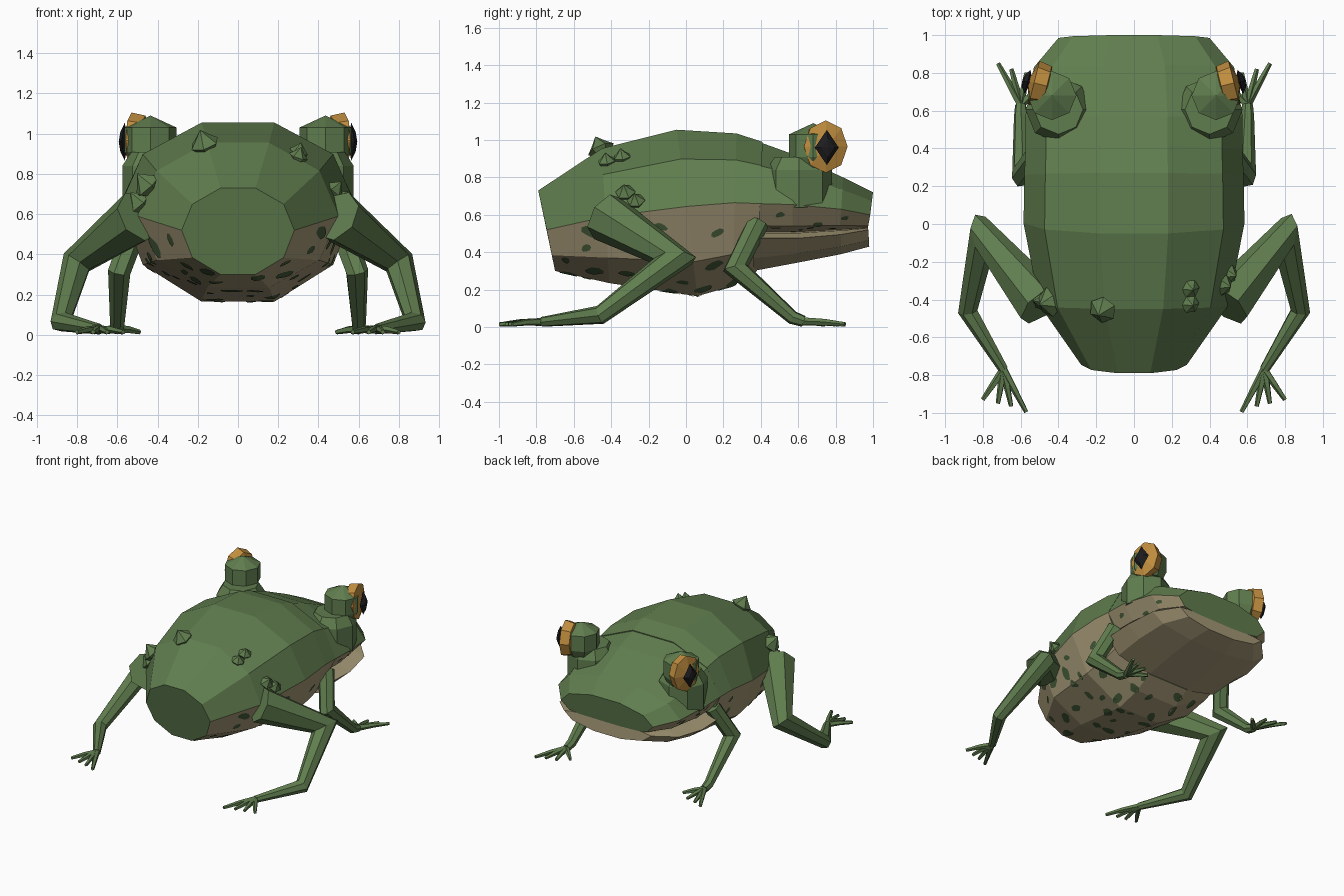
import bpy, bmesh, math, random
from mathutils import Vector
from mathutils.bvhtree import BVHTree

random.seed(4)
if "Cube" in bpy.data.objects:
    bpy.data.objects.remove(bpy.data.objects["Cube"])


def material(name, rgb):
    m = bpy.data.materials.new(name)
    m.use_nodes = True
    m.diffuse_color = (*rgb, 1)
    m.node_tree.nodes["Principled BSDF"].inputs["Base Color"].default_value = (*rgb, 1)
    return m


GREEN = material("skin_green", (0.117, 0.205, 0.077))
TAN = material("belly_tan", (0.37, 0.31, 0.18))
SPOT = material("spot_green", (0.06, 0.105, 0.04))
GOLD = material("eye_gold", (0.53, 0.27, 0.05))
BLACK = material("pupil_black", (0.012, 0.012, 0.014))


def finish(name, bm, *mats):
    bmesh.ops.remove_doubles(bm, verts=bm.verts, dist=0.0002)
    bmesh.ops.recalc_face_normals(bm, faces=bm.faces)
    mesh = bpy.data.meshes.new(name)
    bm.to_mesh(mesh)
    for m in mats:
        mesh.materials.append(m)
    bpy.context.collection.objects.link(bpy.data.objects.new(name, mesh))


def bridge(bm, rings):
    """Skin neighbouring rings; returns faces with their sector number."""
    out = []
    n = len(rings[0])
    for a, b in zip(rings, rings[1:]):
        for k in range(n):
            j = (k + 1) % n
            out.append((bm.faces.new((a[k], a[j], b[j], b[k])), k))
    return out


def shell(name, rings, power=1.0, all_tan=False):
    """Ten-sided loft along y: green above the side ridge, tan below it, green ends.
    Each ring: y top, y bottom, half width, z top, z side, z bottom."""
    bm = bmesh.new()
    loops = []
    for yt, yb, hw, zt, zs, zb in rings:
        loop = []
        for k in range(10):
            a = k * math.pi / 5
            c, s = math.cos(a), math.sin(a) / math.sin(math.radians(72))
            p = power if s < -0.01 else 1.0
            c = math.copysign(abs(c) ** p, c)
            s = math.copysign(abs(s) ** p, s)
            z = zs + (s * (zt - zs) if s > 0 else s * (zs - zb))
            loop.append(bm.verts.new((hw * c, (yt + yb) / 2 + s * (yt - yb) / 2, z)))
        loops.append(loop)
    for f, k in bridge(bm, loops):
        f.material_index = int(k > 4 or all_tan)
    for loop in (loops[0], loops[-1]):
        bm.faces.new(loop).material_index = int(all_tan)
    bmesh.ops.recalc_face_normals(bm, faces=bm.faces)
    bm.faces.ensure_lookup_table()
    tree = BVHTree.FromBMesh(bm)
    tans = {f.index for f in bm.faces if f.material_index}
    finish(name, bm, GREEN, TAN)
    return tree, tans


def lathe(name, centre, axis, profile, sides, mat, squash=1.0):
    """Turned solid about an axis from (radius, height) pairs."""
    bm = bmesh.new()
    q = Vector(axis).to_track_quat("Z", "Y")
    rings = []
    for r, h in profile:
        ring = []
        for k in range(sides):
            a = 2 * math.pi * k / sides
            p = Vector((r * squash * math.cos(a), r * math.sin(a), h))
            ring.append(bm.verts.new(Vector(centre) + q @ p))
        rings.append(ring)
    bridge(bm, rings)
    for ring in (rings[0], rings[-1]):
        bm.faces.new(ring)
    bmesh.ops.dissolve_degenerate(bm, dist=0.0002, edges=bm.edges)
    finish(name, bm, mat)


def limb(bm, joints, sides, side):
    """Tapered tube with mitred joints; each joint is x, y, z, radius."""
    pts = [Vector((side * x, y, z)) for x, y, z, r in joints]
    dirs = [(b - a).normalized() for a, b in zip(pts, pts[1:])]
    u = dirs[0].orthogonal().normalized()
    v = dirs[0].cross(u)
    offs = []
    for k in range(sides):
        a = 2 * math.pi * (k + 0.5) / sides
        offs.append(u * math.cos(a) + v * math.sin(a))
    rings = []
    for i, p in enumerate(pts):
        d = dirs[max(i - 1, 0)]
        n = d + dirs[min(i, len(dirs) - 1)]
        offs = [o - d * (o.dot(n) / d.dot(n)) for o in offs]
        rings.append([bm.verts.new(p + o * joints[i][3]) for o in offs])
    bridge(bm, rings)
    bm.faces.new(rings[0])
    bm.faces.new(rings[-1])


# Body, upper head and lower jaw
body = shell("body", [
    (-0.79, -0.70, 0.28, 0.73, 0.52, 0.30),
    (-0.45, -0.41, 0.50, 0.955, 0.59, 0.235),
    (-0.05, 0.06, 0.585, 1.055, 0.645, 0.165),
    (0.27, 0.25, 0.58, 1.035, 0.665, 0.22),
    (0.41, 0.38, 0.575, 0.99, 0.66, 0.30)])
head = shell("upper_head", [
    (0.39, 0.37, 0.575, 0.99, 0.66, 0.49),
    (0.57, 0.57, 0.575, 0.925, 0.655, 0.49),
    (0.84, 0.82, 0.53, 0.80, 0.63, 0.505),
    (1.0, 0.97, 0.40, 0.72, 0.60, 0.515)], power=0.75)
shell("lower_jaw", [
    (0.36, 0.36, 0.55, 0.52, 0.475, 0.30),
    (0.60, 0.60, 0.56, 0.52, 0.475, 0.345),
    (0.83, 0.83, 0.52, 0.53, 0.495, 0.39),
    (0.97, 0.98, 0.38, 0.535, 0.52, 0.43)], all_tan=True)

# Eyes and legs, mirrored
TOES = {
    "hind": [(0.57, -0.995), (0.65, -0.965), (0.72, -0.95), (0.80, -0.93)],
    "front": [(0.72, 0.85), (0.65, 0.82), (0.57, 0.80), (0.49, 0.74)],
}
LEGS = {
    "hind": [(0.49, -0.43, 0.59, 0.135), (0.80, -0.06, 0.36, 0.075),
             (0.88, -0.46, 0.065, 0.05), (0.69, -0.77, 0.028, 0.027)],
    "front": [(0.50, 0.385, 0.56, 0.06), (0.59, 0.265, 0.315, 0.057),
              (0.60, 0.57, 0.05, 0.036), (0.60, 0.63, 0.03, 0.03)],
}
for side, label in ((1, "left"), (-1, "right")):
    lathe(label + "_eye_base", (side * 0.40, 0.605, 0.70), (0, 0, 1),
          [(0.175, -0.06), (0.175, 0.14), (0.13, 0.21)], 8, GREEN)
    lathe(label + "_eye_stalk", (side * 0.435, 0.68, 0.85), (0, 0, 1),
          [(0.10, 0), (0.13, 0.06), (0.13, 0.18), (0, 0.24)], 8, GREEN)
    out = Vector((side, 0.25, 0))
    lathe(label + "_eye", (side * 0.50, 0.74, 0.965), out,
          [(0, -0.065), (0.125, -0.04), (0.14, 0.03), (0, 0.065)], 8, GOLD, 0.86)
    lathe(label + "_pupil", (side * 0.563, 0.753, 0.96), out,
          [(0, -0.02), (0.094, 0), (0.05, 0.022), (0, 0.028)], 4, BLACK, 0.7)
    for kind, joints in LEGS.items():
        bm = bmesh.new()
        limb(bm, joints, 7, side)
        x, y, z, r = joints[-1]
        for tx, ty in TOES[kind]:
            limb(bm, [(x, y, z, 0.022), ((x + tx) / 2, (y + ty) / 2, 0.026, 0.018),
                      (tx, ty, 0.014, 0.012)], 5, side)
        finish(label + "_" + kind + "_leg", bm, GREEN)

# Pointed warts on the back and hips
WARTS = [(-0.155, -0.44, 0.93, 0.075), (0.29, -0.42, 0.87, 0.05), (0.295, -0.34, 0.90, 0.05),
         (0.50, -0.33, 0.73, 0.055), (0.52, -0.27, 0.68, 0.05),
         (-0.47, -0.42, 0.75, 0.08), (-0.50, -0.40, 0.66, 0.07)]
for i, (x, y, z, r) in enumerate(WARTS):
    loc, normal, _, _ = body[0].find_nearest(Vector((x, y, z)))
    lathe("wart_%d" % (i + 1), loc, normal + Vector((0, 0, 0.6)),
          [(r * 0.5, -0.04), (r, 0.005), (r * 0.5, r * 0.55), (0, r * 1.1)], 6, GREEN)


# Dark spots: thin plates laid on the tan skin
def spots(name, shape, count, span, angles, sizes):
    tree, tans = shape
    bm = bmesh.new()
    placed = []
    for _ in range(count * 20):
        if len(placed) >= count:
            break
        a = math.radians(random.uniform(*angles))
        d = Vector((math.cos(a), 0, math.sin(a)))
        start = Vector((0, random.uniform(*span), 0.58)) + d * 2
        hit, n, face, _ = tree.ray_cast(start, -d)
        r = random.uniform(*sizes)
        if face not in tans or any((hit - p).length < r + q for p, q in placed):
            continue
        u = n.orthogonal().normalized()
        v = n.cross(u)
        turn, rim = random.uniform(0, 3), []
        for k in range(9):
            t = 2 * math.pi * k / 9
            w = r * random.uniform(0.8, 1.15)
            e, f = w * math.cos(t), w * 0.62 * math.sin(t)
            off = u * (e * math.cos(turn) - f * math.sin(turn))
            off += v * (e * math.sin(turn) + f * math.cos(turn))
            p, pn, pf, _ = tree.ray_cast(hit + off + n * 0.1, -n)
            if pf in tans:
                rim.append(p + pn * 0.004)
        if len(rim) < 9:
            continue
        placed.append((hit, r))
        mid = bm.verts.new(hit + n * 0.004)
        ring = [bm.verts.new(p) for p in rim]
        for k in range(9):
            bm.faces.new((mid, ring[k], ring[(k + 1) % 9]))
    finish(name, bm, SPOT)


spots("belly_spots", body, 52, (-0.68, 0.36), (180, 360), (0.03, 0.062))
spots("left_lip_spots", head, 9, (0.42, 0.92), (-12, 12), (0.018, 0.036))
spots("right_lip_spots", head, 9, (0.42, 0.92), (168, 192), (0.018, 0.036))
